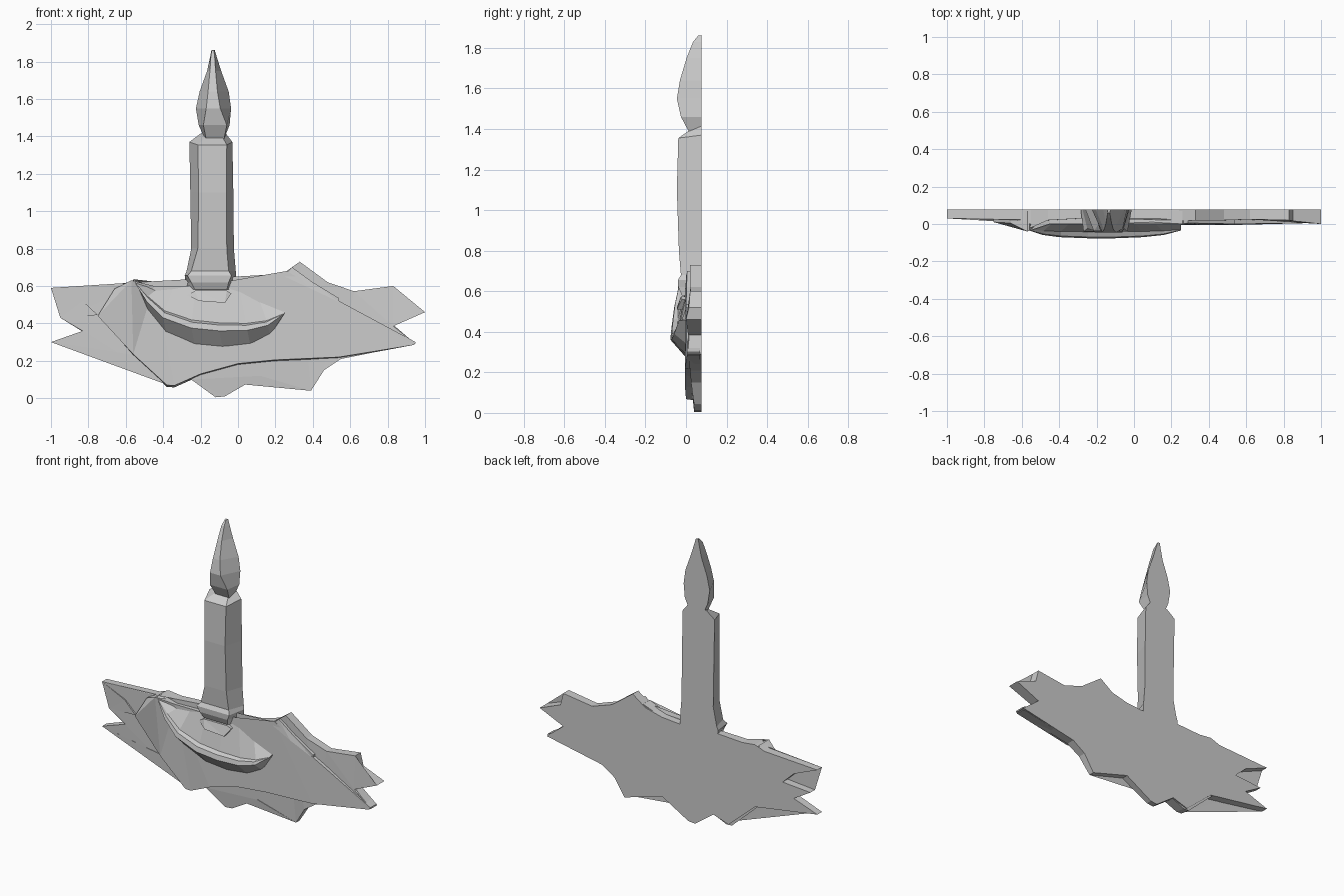
import bpy, bmesh, math

cube = bpy.data.objects.get("Cube")
if cube:
    bpy.data.objects.remove(cube)

BACK = 0.077
stone = bpy.data.materials.new("light grey")
stone.use_nodes = True
grey = (0.6, 0.6, 0.6, 1)
stone.diffuse_color = grey
stone.node_tree.nodes["Principled BSDF"].inputs["Base Color"].default_value = grey


def finish(name, bm):
    bmesh.ops.recalc_face_normals(bm, faces=bm.faces)
    mesh = bpy.data.meshes.new(name)
    bm.to_mesh(mesh)
    bm.free()
    mesh.materials.append(stone)
    ob = bpy.data.objects.new(name, mesh)
    bpy.context.collection.objects.link(ob)


def slab(name, outline, back=BACK, drop=0.0):
    """Flat-backed relief: outline of (x, z, front y); low back edges drop."""
    bm = bmesh.new()
    front = [bm.verts.new((x, 0, z)) for x, z, y in outline]
    rear = [bm.verts.new((x, back, z - (drop if z < 0.25 else 0))) for x, z, y in outline]
    n = len(outline)
    face = bm.faces.new(front)
    bm.faces.new(rear[::-1])
    for i in range(n):
        j = (i + 1) % n
        bm.faces.new((front[i], rear[i], rear[j], front[j]))
    bmesh.ops.triangulate(bm, faces=[face])
    for v, p in zip(front, outline):
        v.co.y = p[2]
    finish(name, bm)


def half_column(name, rings):
    """Loft of half sections: z, four x values, front y, rise at the back."""
    bm = bmesh.new()
    loops = []
    for z, a, b, c, d, y, rise in rings:
        pts = ((a, BACK, z + rise), (b, y, z), (c, y, z), (d, BACK, z + rise))
        loops.append([bm.verts.new(p) for p in pts])
    for lo, hi in zip(loops, loops[1:]):
        for i in range(4):
            j = (i + 1) % 4
            bm.faces.new((lo[i], lo[j], hi[j], hi[i]))
    bm.faces.new(loops[0])
    bm.faces.new(loops[-1])
    finish(name, bm)


# Ragged leafy backing, shared by all the parts
slab("leaf_backing", [
    (-1, .59, .03), (-.62, .61, .02), (-.55, .635, -.02), (-.46, .625, .02),
    (-.28, .635, .03), (0, .625, .03), (.12, .635, .03), (.24, .665, .02),
    (.33, .73, .02), (.48, .62, .02), (.62, .572, .025), (.83, .6, .02),
    (.85, .52, .015), (1, .46, 0), (.83, .385, .01), (.95, .29, .01),
    (.55, .21, .02), (.46, .15, .025), (.39, .04, .04), (.12, .12, .03),
    (-.07, .01, .04), (-.12, .005, .04), (-.25, .1, .03), (-.36, .065, .02),
    (-.55, .23, .02), (-1, .3, .03), (-.83, .36, .025), (-.95, .43, .03),
    (-.75, .445, .015), (-.83, .52, .02)])

# Raised leaf lying in front
slab("front_leaf", [
    (-.75, .44, .01), (-.66, .585, .005), (-.57, .63, -.04), (-.45, .6, .0),
    (-.2, .6, .0), (.1, .62, .01), (.26, .68, .0), (.54, .52, .0),
    (.95, .3, .005), (.94, .285, .005), (.54, .22, -.005), (.2, .205, -.005),
    (0, .185, -.005), (-.2, .13, -.005), (-.34, .068, 0), (-.38, .07, 0),
    (-.56, .235, 0)], back=.07, drop=.01)

# Raised fold along the upper right leaf
slab("leaf_fold", [
    (.24, .655, .0), (.29, .7, .005), (.4, .62, .003), (.54, .535, .0),
    (.54, .515, .0), (.38, .59, -.006)], back=.07)

# Crescent saucer: underside, rolled rim and sloping inside
bm = bmesh.new()
rim = [(-.56, .63), (-.49, .52), (-.4, .43), (-.25, .375), (-.1, .36),
       (.05, .363), (.16, .39), (.25, .455)]
rows = []
for k, (x, z) in enumerate(rim):
    t = k / (len(rim) - 1)
    s = math.sin(math.pi * t) ** .7 if 0 < t < 1 else 0
    inner = (x * (1 - .04 * s) - .006 * s, z + .032 * s)
    top = (-.15 + (x + .15) * (1 - .25 * s), .6 * s + z * (1 - s))
    col = [(x + .02 * s, .01, z - .10 * s), (x, -.035 - .042 * s, z),
           (inner[0], -.033 - .037 * s, inner[1]),
           (inner[0], -.03 - .012 * s, inner[1] + .012 * s),
           (top[0], 0, top[1] + .01)]
    rows.append([bm.verts.new(p) for p in col])
for a, b in zip(rows, rows[1:]):
    for i in range(4):
        bm.faces.new((a[i], a[i + 1], b[i + 1], b[i]))
for end in (rows[0], rows[-1]):
    bm.faces.new(end)
bm.faces.new([r[0] for r in rows] + [r[-1] for r in rows[::-1]])
finish("saucer", bm)

# Candle with a flared foot and a sloped, notched top
half_column("candle", [
    (.58, -.29, -.23, -.06, 0, -.02, 0),
    (.62, -.28, -.25, -.05, -.012, -.038, 0),
    (.655, -.285, -.27, -.035, -.012, -.04, 0),
    (.68, -.275, -.25, -.05, -.012, -.025, 0),
    (.8, -.25, -.215, -.06, -.022, -.035, 0),
    (1.1, -.255, -.21, -.062, -.025, -.045, 0),
    (1.355, -.26, -.215, -.06, -.03, -.038, .015),
    (1.39, -.2, -.18, -.08, -.065, .012, .025)])

# Wax drip below the foot
slab("wax_drip", [
    (-.27, .55, -.015), (-.23, .575, -.025), (-.06, .575, -.025),
    (-.035, .56, -.02), (-.07, .51, -.045), (-.21, .52, -.045)], back=.03)

# Flame, leaf shaped and ridged
half_column("flame", [
    (1.385, -.19, -.17, -.075, -.065, .015, .03),
    (1.46, -.21, -.185, -.06, -.045, -.025, 0),
    (1.55, -.225, -.17, -.095, -.037, -.045, 0),
    (1.64, -.205, -.16, -.11, -.05, -.03, 0),
    (1.75, -.165, -.15, -.12, -.09, .003, 0),
    (1.83, -.148, -.145, -.125, -.115, .035, 0),
    (1.86, -.142, -.14, -.13, -.125, .06, .003)])
